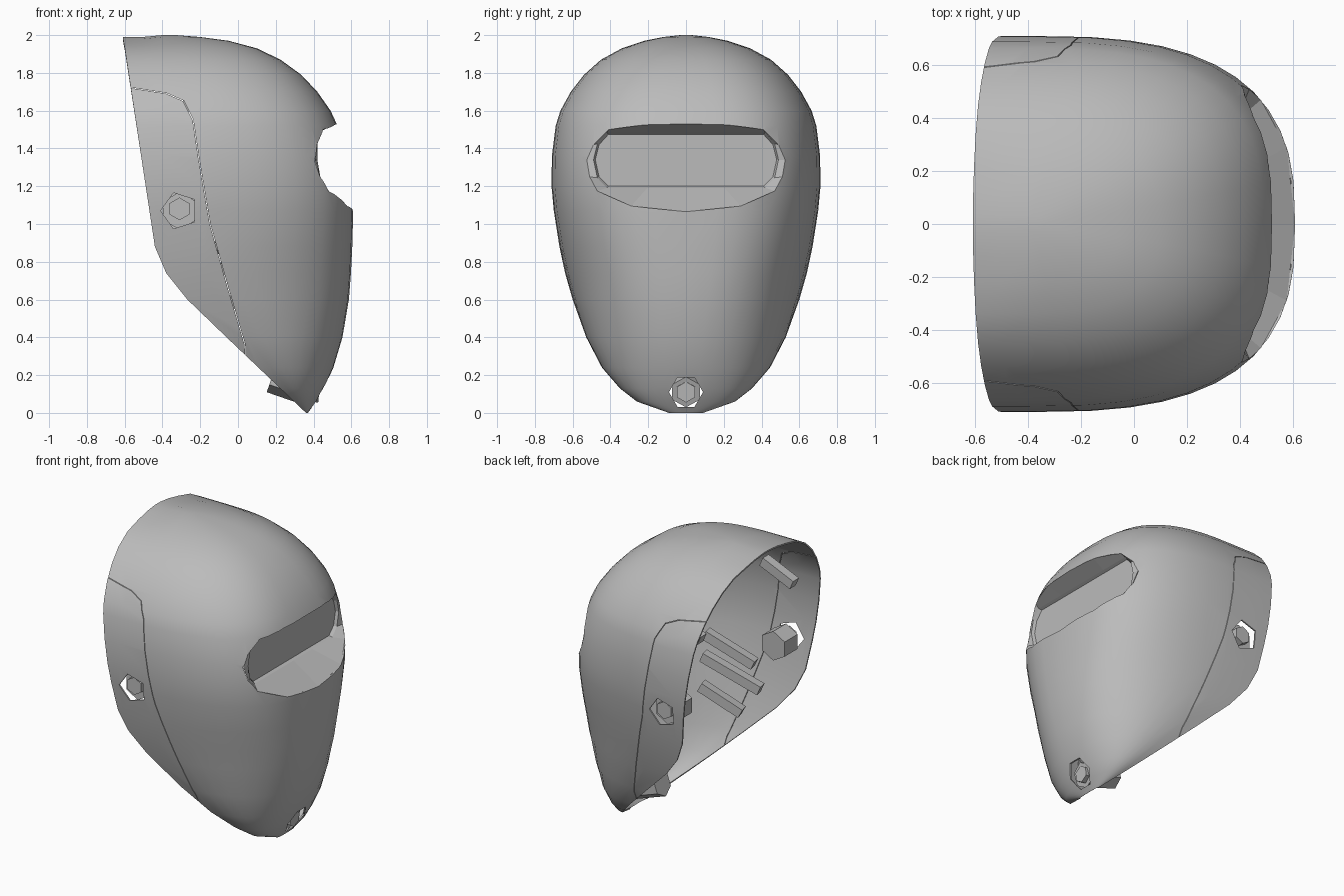
import bpy, bmesh
from math import sin, cos, pi, copysign
from mathutils import Vector

cube = bpy.data.objects.get("Cube")
if cube:
    bpy.data.objects.remove(cube)

grey = bpy.data.materials.new("plain grey")
grey.use_nodes = True
grey.diffuse_color = (0.5, 0.5, 0.5, 1)
grey.node_tree.nodes["Principled BSDF"].inputs["Base Color"].default_value = (0.5, 0.5, 0.5, 1)

# Height, front x and half width of the mask
STATIONS = [(0, .37, .09), (.06, .415, .26), (.13, .455, .35), (.24, .505, .445), (.4, .553, .528),
            (.6, .587, .60), (.74, .598, .64), (.88, .605, .67), (1.07, .61, .70), (1.2, .607, .712),
            (1.36, .583, .71), (1.52, .527, .69), (1.6, .49, .665), (1.7, .42, .61), (1.79, .335, .54),
            (1.87, .225, .45), (1.93, .1, .34), (1.97, -.05, .22), (1.99, -.2, .12), (2.0, -.33, .03)]
# Height and x of the open rear edge
REAR = [(0, .36), (.59, -.26), (.74, -.38), (.88, -.44), (2.0, -.61)]
# Height and squareness of the rounded sections
POWERS = [(0, 2.2), (.4, 2.3), (1, 2.8), (1.55, 2.8), (2.0, 2.6)]


def lookup(table, z, column=1):
    for a, b in zip(table, table[1:]):
        if z <= b[0]:
            return a[column] + (b[column] - a[column]) * (z - a[0]) / (b[0] - a[0])
    return table[-1][column]


def centre_x(z):
    return max(-.4, lookup(REAR, z))


def surface_x(y, z):
    c, power = centre_x(z), lookup(POWERS, z)
    y = min(abs(y) / lookup(STATIONS, z, 2), 1)
    return c + (lookup(STATIONS, z) - c) * (1 - y ** power) ** (1 / power)


def add_object(name, bm, cutter=False):
    mesh = bpy.data.meshes.new(name)
    bmesh.ops.recalc_face_normals(bm, faces=bm.faces)
    bm.to_mesh(mesh)
    bm.free()
    ob = bpy.data.objects.new(name, mesh)
    bpy.context.collection.objects.link(ob)
    mesh.materials.append(grey)
    ob.hide_render = cutter
    return ob


def loft(bm, rings, closed=True):
    rings = [[bm.verts.new(p) for p in ring] for ring in rings]
    for a, b in zip(rings, rings[1:]):
        n = len(a)
        for i in range(n if closed else n - 1):
            bm.faces.new((a[i], a[(i + 1) % n], b[(i + 1) % n], b[i]))
    return rings


def prism(name, start, end, radius, sides, cutter=False, turn=0.5):
    """Solid prism whose axis runs from start to end."""
    start, end = Vector(start), Vector(end)
    q = (end - start).to_track_quat('Z', 'Y')
    angles = [2 * pi * (i + turn) / sides for i in range(sides)]
    bm = bmesh.new()
    rings = loft(bm, [[p + q @ Vector((radius * cos(a), radius * sin(a), 0)) for a in angles]
                      for p in (start, end)])
    for ring in rings:
        bm.faces.new(ring)
    return add_object(name, bm, cutter)


def activate(ob):
    bpy.ops.object.select_all(action='DESELECT')
    ob.select_set(True)
    bpy.context.view_layer.objects.active = ob


def apply(ob, mod):
    activate(ob)
    bpy.ops.object.modifier_apply(modifier=mod.name)


def cut(ob, cutter):
    mod = ob.modifiers.new("cut", 'BOOLEAN')
    mod.operation, mod.solver, mod.object = 'DIFFERENCE', 'EXACT', cutter
    apply(ob, mod)
    bpy.data.objects.remove(cutter)


# Mask shell: rounded sections stacked upward, open at the rear
rings = []
for z, front, width in STATIONS:
    c, rear, power = centre_x(z), lookup(REAR, z), lookup(POWERS, z)
    ring = [(rear, -width, z), ((rear + c) / 2, -width, z)]
    for i in range(25):
        a = -pi / 2 + pi * i / 24
        ring.append((c + (front - c) * abs(cos(a)) ** (2 / power),
                     width * copysign(abs(sin(a)) ** (2 / power), a), z))
    rings.append(ring + [((rear + c) / 2, width, z), (rear, width, z)])
bm = bmesh.new()
rows = loft(bm, rings, closed=False)
bm.faces.new(rows[-1])
# the middle of the crown dips slightly at the rear edge
for v in bm.verts:
    if v.co.z > 1.95 and v.co.x < -.45:
        v.co.z -= .01
bmesh.ops.remove_doubles(bm, verts=bm.verts, dist=.0005)
shell = add_object("mask_shell", bm)
front_face = max(shell.data.polygons, key=lambda f: f.center.x)
if front_face.normal.x < 0:
    shell.data.flip_normals()
wall = shell.modifiers.new("wall", 'SOLIDIFY')
wall.thickness, wall.offset = .01, -1
apply(shell, wall)

# Eye slot opening
RIM = [(0, 1.53), (.22, 1.525), (.41, 1.5), (.49, 1.42), (.525, 1.34),
       (.51, 1.25), (.47, 1.175), (.29, 1.095), (0, 1.065)]
SLOT = [(0, 1.475), (.2, 1.475), (.41, 1.475), (.46, 1.42), (.48, 1.34),
        (.46, 1.25), (.41, 1.2), (.2, 1.2), (0, 1.2)]


def both_sides(half):
    return half + [(-y, z) for y, z in half[-2:0:-1]]


rim, slot = both_sides(RIM), both_sides(SLOT)
bm = bmesh.new()
for ring in loft(bm, [[(x, y, z) for y, z in rim] for x in (.2, 1)]):
    bm.faces.new(ring)
cut(shell, add_object("slot_cutter", bm, True))

# Side panel seams
SEAM = [(-.8, 1.74), (-.57, 1.72), (-.38, 1.69), (-.29, 1.65), (-.24, 1.55), (-.21, 1.35),
        (-.15, 1.0), (-.06, .68), (.035, .36), (.045, .1)]
bm = bmesh.new()
edge = SEAM + [(x + .003, z + .003) for x, z in reversed(SEAM)]
for ring in loft(bm, [[(x, y, z) for x, z in edge] for y in (-1, 1)]):
    bm.faces.new(ring)
cut(shell, add_object("seam_cutter", bm, True))

# Ear and chin holes
for y in (-1, 1):
    cut(shell, prism("ear_cutter", (-.31, .3 * y, 1.07), (-.31, y, 1.07), .1, 5, True))
cut(shell, prism("chin_cutter", (.3, 0, .11), (1, 0, .11), .09, 6, True, 0))
activate(shell)
bpy.ops.object.shade_smooth_by_angle(angle=pi / 6)

# Eye slot bevel and pane
bm = bmesh.new()
loft(bm, [[(surface_x(y, z), y, z) for y, z in rim],
          [(.42, y * 1.02, z + (z - 1.34) * .06) for y, z in slot],
          [(.4, y, z) for y, z in slot]])
add_object("eye_slot_bevel", bm)
bm = bmesh.new()
bm.faces.new([bm.verts.new((.401, y, z)) for y, z in slot])
add_object("eye_pane", bm)

# Fittings inside the ears, repeated on both sides with the padding ribs
RIBS = [((.2, .47, .88), (-.18, .55, .72)), ((.2, .5, 1.02), (-.12, .57, .87)),
        ((.18, .42, .7), (-.08, .49, .56)), ((-.24, .5, 1.64), (-.47, .5, 1.54))]
for side, s in (("right", -1), ("left", 1)):
    prism(side + "_ear_bolt", (-.31, .5 * s, 1.08), (-.31, .68 * s, 1.08), .06, 6)
    prism(side + "_ear_nut", (-.31, .5 * s, 1.07), (-.31, .64 * s, 1.07), .1, 6)
    for i, (a, b) in enumerate(RIBS):
        prism(f"{side}_padding_rib_{i + 1}", (a[0], a[1] * s, a[2]), (b[0], b[1] * s, b[2]),
              .045, 4)

# Chin fitting
prism("chin_nut", (.18, 0, .19), (.41, 0, .11), .085, 6, turn=0.5)
prism("chin_bolt", (.38, 0, .115), (.43, 0, .11), .055, 6)
